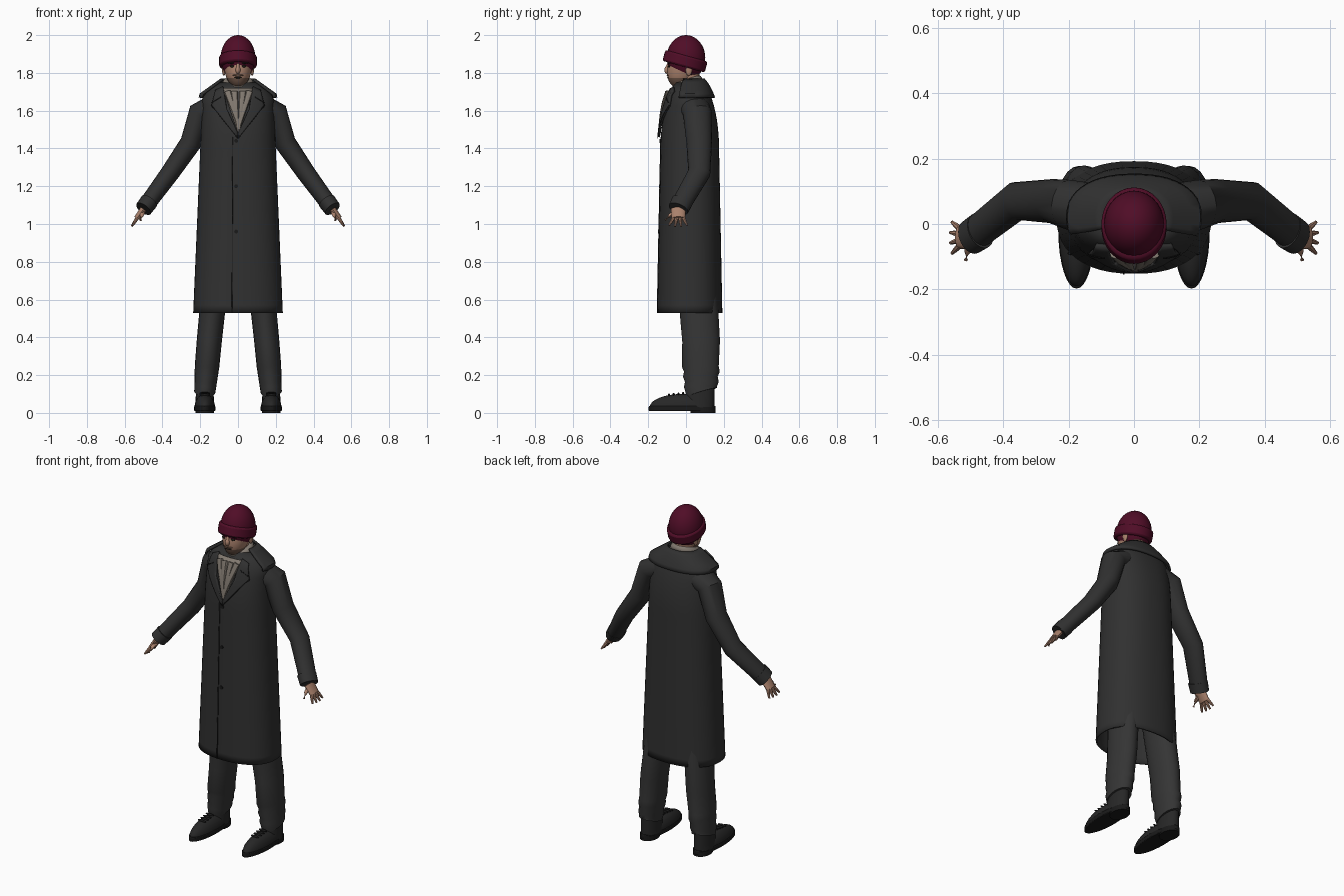
import bpy, math
from mathutils import Vector

if "Cube" in bpy.data.objects:
    bpy.data.objects.remove(bpy.data.objects["Cube"])


def material(name, red, green, blue):
    mat = bpy.data.materials.new(name)
    mat.use_nodes = True
    mat.diffuse_color = (red, green, blue, 1)
    shader = next(node for node in mat.node_tree.nodes if node.type == 'BSDF_PRINCIPLED')
    shader.inputs["Base Color"].default_value = mat.diffuse_color
    return mat


WOOL = material("charcoal wool", .03, .03, .03)
SEAM = material("dark seam", .01, .01, .01)
TROUSER = material("dark grey trouser", .035, .035, .035)
LEATHER = material("black leather", .02, .02, .02)
KNIT = material("burgundy knit", .08, .004, .02)
SKIN = material("skin", .4, .22, .15)
STUBBLE = material("stubble", .17, .1, .07)
SCARF = material("taupe scarf", .22, .19, .16)
HAIR = material("dark hair", .02, .015, .01)


def dress(part, name, mat, mirror=False, thick=0, bevel=0):
    """Name, colour and smooth a part, then add its modifiers."""
    part.name = part.data.name = name
    part.data.materials.append(mat)
    bpy.ops.object.select_all(action='DESELECT')
    part.select_set(True)
    bpy.context.view_layer.objects.active = part
    bpy.ops.object.transform_apply(location=True, rotation=True, scale=True)
    bpy.ops.object.shade_smooth_by_angle(angle=math.radians(40))
    if bevel:
        rounding = part.modifiers.new("rounding", 'BEVEL')
        rounding.width, rounding.segments = bevel, 2
    if thick:
        shell = part.modifiers.new("thickness", 'SOLIDIFY')
        shell.thickness, shell.offset = thick, -1
    if mirror:
        part.modifiers.new("mirror", 'MIRROR')
    return part


def ball(name, center, size, mat, **options):
    bpy.ops.mesh.primitive_uv_sphere_add(segments=28, ring_count=20, location=center)
    part = bpy.context.object
    part.scale = size
    return dress(part, name, mat, **options)


def drum(name, center, size, mat, tilt=0, **options):
    bpy.ops.mesh.primitive_cylinder_add(vertices=32, location=center, rotation=(tilt, 0, 0))
    part = bpy.context.object
    part.scale = size
    return dress(part, name, mat, **options)


def skin(name, rings, mat, closed=False, caps=False, **options):
    """Join rows of points into one surface."""
    count = len(rings[0])
    faces = []
    for row in range(len(rings) - 1):
        for j in range(count if closed else count - 1):
            a, b = row * count + j, row * count + (j + 1) % count
            faces.append((a, b, b + count, a + count))
    if caps:
        last = (len(rings) - 1) * count
        faces += [tuple(reversed(range(count))), tuple(range(last, last + count))]
    mesh = bpy.data.meshes.new(name)
    mesh.from_pydata([point for ring in rings for point in ring], [], faces)
    part = bpy.data.objects.new(name, mesh)
    bpy.context.collection.objects.link(part)
    return dress(part, name, mat, **options)


def tube(name, path, start, end, mat, depth=1, sides=16, **options):
    """Sweep an oval along a path, its radius running from start to end."""
    path = [Vector(point) for point in path]
    rings = []
    for i, point in enumerate(path):
        along = (path[min(i + 1, len(path) - 1)] - path[max(i - 1, 0)]).normalized()
        guide = Vector((0, 1, 0)) if abs(along.y) < .8 else Vector((0, 0, 1))
        u = (guide - along * guide.dot(along)).normalized()
        w = along.cross(u)
        radius = start + (end - start) * i / (len(path) - 1)
        turns = [math.tau * j / sides for j in range(sides)]
        rings.append([point + radius * (u * depth * math.cos(a) + w * math.sin(a)) for a in turns])
    return skin(name, rings, mat, closed=True, caps=True, **options)


# Coat shape: an A-line body under sloping shoulders
HEM, CHEST, NECK = .53, 1.4, 1.75
MIDDLE, POWER = .02, 2.3


def coat_size(z):
    width = min(.26 - .043 * z, .1 + 1.4 * (NECK - z))
    if z < CHEST:
        return width, .183 - .02 * z
    return width, .155 * math.sqrt(1 - ((z - CHEST) / .4) ** 2)


def front_y(x, z):
    width, depth = coat_size(z)
    return MIDDLE - depth * max(0, 1 - abs(x / width) ** POWER) ** (1 / POWER)


def coat_ring(z, lift, first, last, count):
    """Rounded outline of the coat at one height, pushed out by lift."""
    width, depth = coat_size(z)
    ring = []
    for j in range(count):
        a = first + (last - first) * j / count
        c, s = math.cos(a), math.sin(a)
        ring.append((math.copysign(abs(c) ** (2 / POWER), c) * (width + lift),
                     MIDDLE + math.copysign(abs(s) ** (2 / POWER), s) * (depth + lift), z))
    return ring


def panel(name, left, right, lift, mat, columns=8, rows=6, **options):
    """Cloth between two (x, z) edges, laid over the coat front."""
    def dense(edge):
        points = [Vector(p) for p in edge]
        return [a.lerp(b, k / rows) for a, b in zip(points, points[1:]) for k in range(rows + 1)]
    rings = []
    for a, b in reversed(list(zip(dense(left), dense(right)))):
        across = [a.lerp(b, c / (columns - 1)) for c in range(columns)]
        rings.append([(x, front_y(x, z) - lift, z) for x, z in across])
    return skin(name, rings, mat, **options)


heights = [HEM + (NECK - HEM) * i / 30 for i in range(31)]
skin("coat_body", [coat_ring(z, 0, 0, math.tau, 48) for z in heights], WOOL,
     closed=True, thick=.01)
collar_heights = [NECK - .08 + .02 * i for i in range(6)]
skin("collar", [coat_ring(z, .02, -.4, math.pi + .5, 30) for z in collar_heights], WOOL,
     thick=.012)

# Scarf front, lapels, front closing and buttons
panel("scarf_front", [(-.08, 1.72), (0, 1.48)], [(.08, 1.72), (.004, 1.48)], .012, SCARF,
      thick=.01)
panel("lapel", [(.08, 1.73), (.06, 1.61), (0, 1.48)], [(.12, 1.71), (.14, 1.63), (.004, 1.46)],
      .018, WOOL, mirror=True, thick=.014)
panel("lapel_notch", [(.09, 1.675), (.14, 1.645)], [(.09, 1.67), (.14, 1.64)], .02, SEAM,
      mirror=True, thick=.003)
panel("lapel_edge", [(.14, 1.63), (0, 1.46)], [(.144, 1.63), (.004, 1.454)], .017, SEAM,
      mirror=True, thick=.003)
panel("front_seam", [(-.03, 1.46), (-.034, HEM)], [(-.026, 1.46), (-.03, HEM)], .003, SEAM,
      columns=2, thick=.004)
for z in (1.44, 1.2, .96):
    drum("coat_button", (-.01, front_y(0, z), z), (.01, .01, .005), SEAM, tilt=math.pi / 2)

# Sleeves and cuffs
wrist = Vector((.5, -.04, 1.08))
tube("sleeve", [(.12, .04, 1.62), (.2, .06, 1.59), (.25, .07, 1.43), (.36, .07, 1.27), wrist],
     .07, .043, WOOL, depth=1.2, sides=20, mirror=True)
tube("cuff_band", [wrist + Vector((-.03, .02, .04)), wrist], .048, .046, WOOL, depth=1.2,
     sides=20, mirror=True)

# Hands with spread fingers
knuckle = Vector((.535, -.04, 1.03))
tube("palm", [wrist, wrist.lerp(knuckle, .5), knuckle], .018, .016, SKIN, depth=2.2, mirror=True)
for i, finger in enumerate(("index", "middle", "ring", "little")):
    spread = i - 1.5
    base = knuckle + Vector((0, .018 * spread, 0))
    tip = Vector((.565 - .005 * abs(spread), -.042 + .032 * spread, .985 + .005 * abs(spread)))
    tube(finger + "_finger", [base, base.lerp(tip, .6), tip], .01, .005, SKIN, sides=8, mirror=True)
tube("thumb", [(.505, -.055, 1.06), (.51, -.085, 1.045), (.515, -.11, 1.02)], .014, .006, SKIN,
     sides=8, mirror=True)

# Trousers, bunched above the ankle
ankle, knee, hip = Vector((.176, .08, .11)), Vector((.152, .08, .38)), Vector((.11, .05, .8))
fold = [ankle.lerp(knee, i / 10) + Vector((0, .004 * (-1) ** i, 0)) for i in range(6)]
tube("trouser_leg", fold + [knee, knee.lerp(hip, .4), hip], .056, .07, TROUSER, depth=1.5,
     sides=20, mirror=True)

# Shoes: sole, heel, upper, ankle and laces
foot = .176
drum("shoe_sole", (foot, -.02, .023), (.056, .178, .013), SEAM, mirror=True, bevel=.004)
drum("shoe_heel", (foot, .09, .015), (.048, .065, .015), SEAM, mirror=True)
upper = ball("shoe_upper", (foot, -.02, .03), (.054, .172, .07), LEATHER, mirror=True)
for vertex in upper.data.vertices:
    vertex.co.z = max(vertex.co.z, .025)
tube("shoe_ankle", [(foot, .07, .03), (foot, .08, .15)], .05, .045, LEATHER, depth=1.6,
     sides=20, mirror=True)
for i in range(4):
    ball("shoe_lace", (foot, -.09 + .025 * i, .095 + .003 * i), (.028, .006, .007), SEAM,
         mirror=True)

# Neck and scarf wraps with hanging folds
tube("neck", [(0, .025, 1.64), (0, .015, 1.8)], .056, .056, SKIN)
for z, radius in ((1.69, .08), (1.72, .07), (1.745, .06)):
    bpy.ops.mesh.primitive_torus_add(major_radius=radius, minor_radius=.022, major_segments=28,
                                     location=(0, .008, z), rotation=(.35, 0, 0))
    dress(bpy.context.object, "scarf_wrap", SCARF)
for top, end in ((.06, 0), (-.055, .01), (-.02, 0), (.025, .005)):
    drape = [(top + (end - top) * t, 1.7 - .2 * t) for t in (0, .3, .6, 1)]
    tube("scarf_fold", [(x, front_y(x, z) - .012, z) for x, z in drape], .02, .007, SCARF,
         depth=.8, sides=8)

# Head: the jaw is drawn forward and carries stubble
brow = 1.85
head = ball("head", (0, -.005, brow), (.075, .09, .13), SKIN)
head.data.materials.append(STUBBLE)
for vertex in head.data.vertices:
    vertex.co.y -= .25 * max(0, brow - vertex.co.z)
for face in head.data.polygons:
    face.material_index = int(face.center.z < 1.78 and face.center.y < 0)
ball("nose", (0, -.1, 1.815), (.013, .015, .02), SKIN)
tube("nose_bridge", [(0, -.09, brow), (0, -.104, 1.82)], .008, .01, SKIN, sides=10)
ball("moustache", (0, -.094, 1.787), (.028, .008, .006), STUBBLE)
ball("mouth", (0, -.094, 1.775), (.022, .006, .004), HAIR)
ball("eye", (.03, -.09, 1.835), (.014, .006, .006), HAIR, mirror=True)
ball("eyebrow", (.033, -.088, 1.853), (.022, .01, .005), HAIR, mirror=True)
ball("ear", (.075, .015, 1.82), (.01, .018, .035), SKIN, mirror=True)

# Knitted hat: dome and tilted folded brim
ball("hat_crown", (0, 0, 1.88), (.092, .102, .12), KNIT)
drum("hat_brim", (0, -.005, 1.862), (.1, .116, .03), KNIT, tilt=-.27, bevel=.01)
